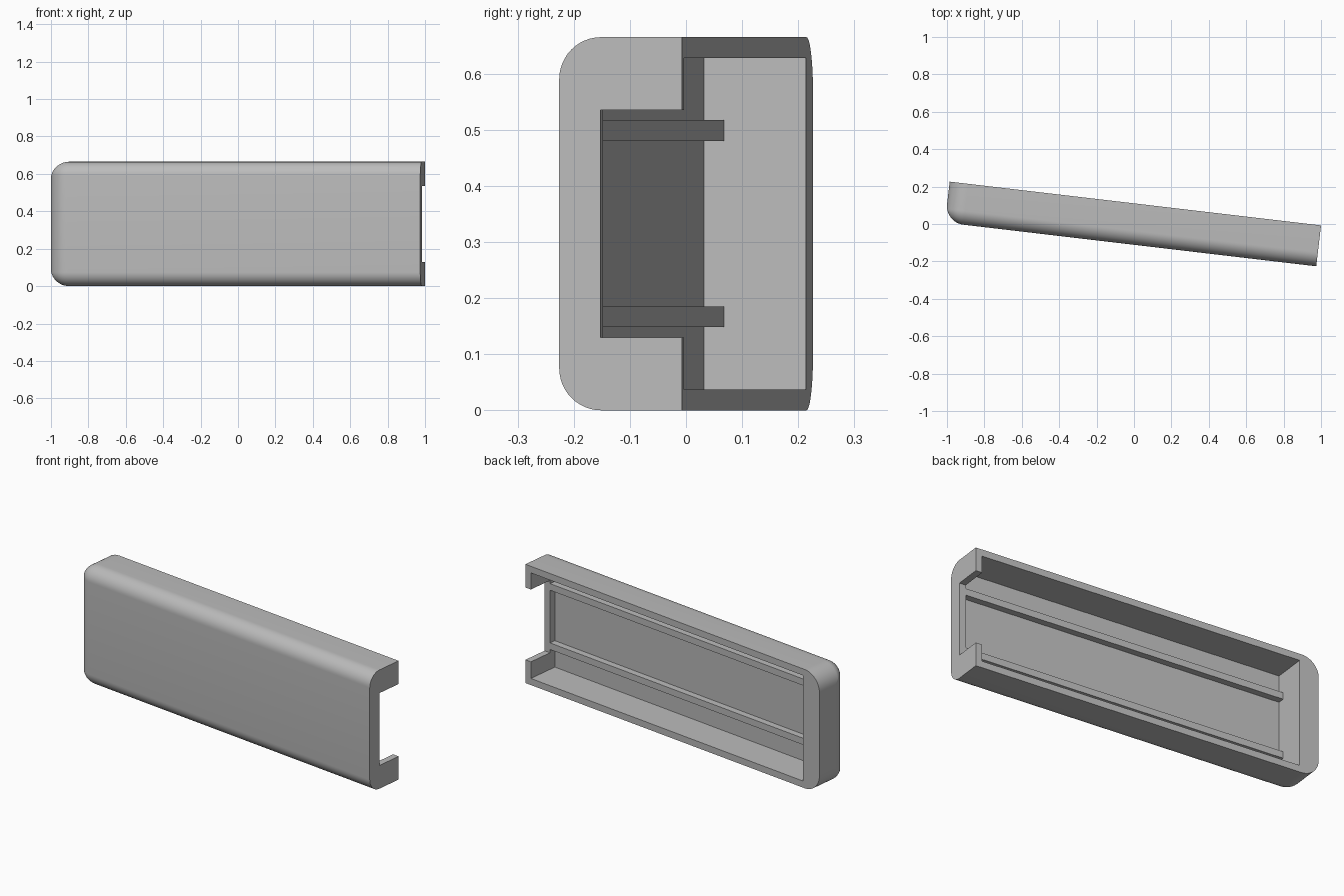
import bpy
import bmesh
from math import sin, cos, pi, sqrt, radians
from mathutils import Matrix

if "Cube" in bpy.data.objects:
    bpy.data.objects.remove(bpy.data.objects["Cube"], do_unlink=True)

# Local frame: x along the length, y from closed front to open back, z up
L, D, H = 1.999, 0.22, 0.665
WALL, END = 0.037, 0.111
EDGE_R, END_R = 0.075, 0.1
SILL = 2 * WALL
ANGLE = radians(-6.72)
PLACE = (Matrix.Translation((1, -0.0075, 0)) @ Matrix.Rotation(ANGLE, 4, "Z")
         @ Matrix.Translation((-L, -D, 0)))

grey = bpy.data.materials.new("light grey")
grey.use_nodes = True
grey.diffuse_color = (0.5, 0.5, 0.5, 1)
grey.node_tree.nodes["Principled BSDF"].inputs["Base Color"].default_value = (0.5, 0.5, 0.5, 1)


def finish(name, bm):
    bmesh.ops.recalc_face_normals(bm, faces=bm.faces)
    mesh = bpy.data.meshes.new(name)
    bm.to_mesh(mesh)
    bm.free()
    mesh.materials.append(grey)
    obj = bpy.data.objects.new(name, mesh)
    obj.matrix_world = PLACE
    bpy.context.collection.objects.link(obj)
    return obj


def box(name, low, high):
    bm = bmesh.new()
    bmesh.ops.create_cube(bm, size=1)
    for v in bm.verts:
        v.co = [a + (c + 0.5) * (b - a) for a, b, c in zip(low, high, v.co)]
    return finish(name, bm)


def section(inset):
    """Profile across the tray, rounded on its two front edges."""
    r = max(EDGE_R - inset, 0.002)
    arc = [i * pi / 24 for i in range(13)]
    lower = [(inset + r - r * sin(a), inset + r - r * cos(a)) for a in arc]
    upper = [(y, H - z) for y, z in reversed(lower)]
    return [(D, inset)] + lower + upper + [(D, H - inset)]


# Shell: loft the profile along the length, rounding over the closed end
bm = bmesh.new()
rings = []
for i in range(13):
    a = i * pi / 24
    x, inset = END_R * (1 - cos(a)), END_R * (1 - sin(a))
    rings.append([bm.verts.new((x, y, z)) for y, z in section(inset)])
rings.append([bm.verts.new((L, y, z)) for y, z in section(0)])
for r0, r1 in zip(rings, rings[1:]):
    for j in range(len(r0)):
        k = (j + 1) % len(r0)
        bm.faces.new((r0[j], r0[k], r1[k], r1[j]))
bm.faces.new(rings[0])
bm.faces.new(rings[-1])
shell = finish("tray_shell", bm)

# Hollow the shell and open the notch in its end wall
cutters = [
    box("cavity_cutter", (END, WALL, WALL), (L - WALL, D + 0.1, H - WALL)),
    box("notch_cutter", (L - 0.1, SILL, 0.13), (L + 0.1, D + 0.1, H - 0.13)),
]
bpy.context.view_layer.objects.active = shell
for cutter in cutters:
    cutter.hide_render = True
    mod = shell.modifiers.new("cut", "BOOLEAN")
    mod.operation = "DIFFERENCE"
    mod.solver = "EXACT"
    mod.object = cutter
    bpy.ops.object.modifier_apply(modifier=mod.name)
for cutter in cutters:
    bpy.data.objects.remove(cutter, do_unlink=True)

bpy.ops.object.select_all(action="DESELECT")
shell.select_set(True)
bpy.ops.object.shade_smooth_by_angle(angle=radians(30))

# Two rails along the floor
for name, z in (("lower_rail", 0.148), ("upper_rail", H - 0.148 - WALL)):
    box(name, (END - 0.01, WALL - 0.01, z), (L - WALL + 0.01, SILL - 0.0005, z + WALL))
